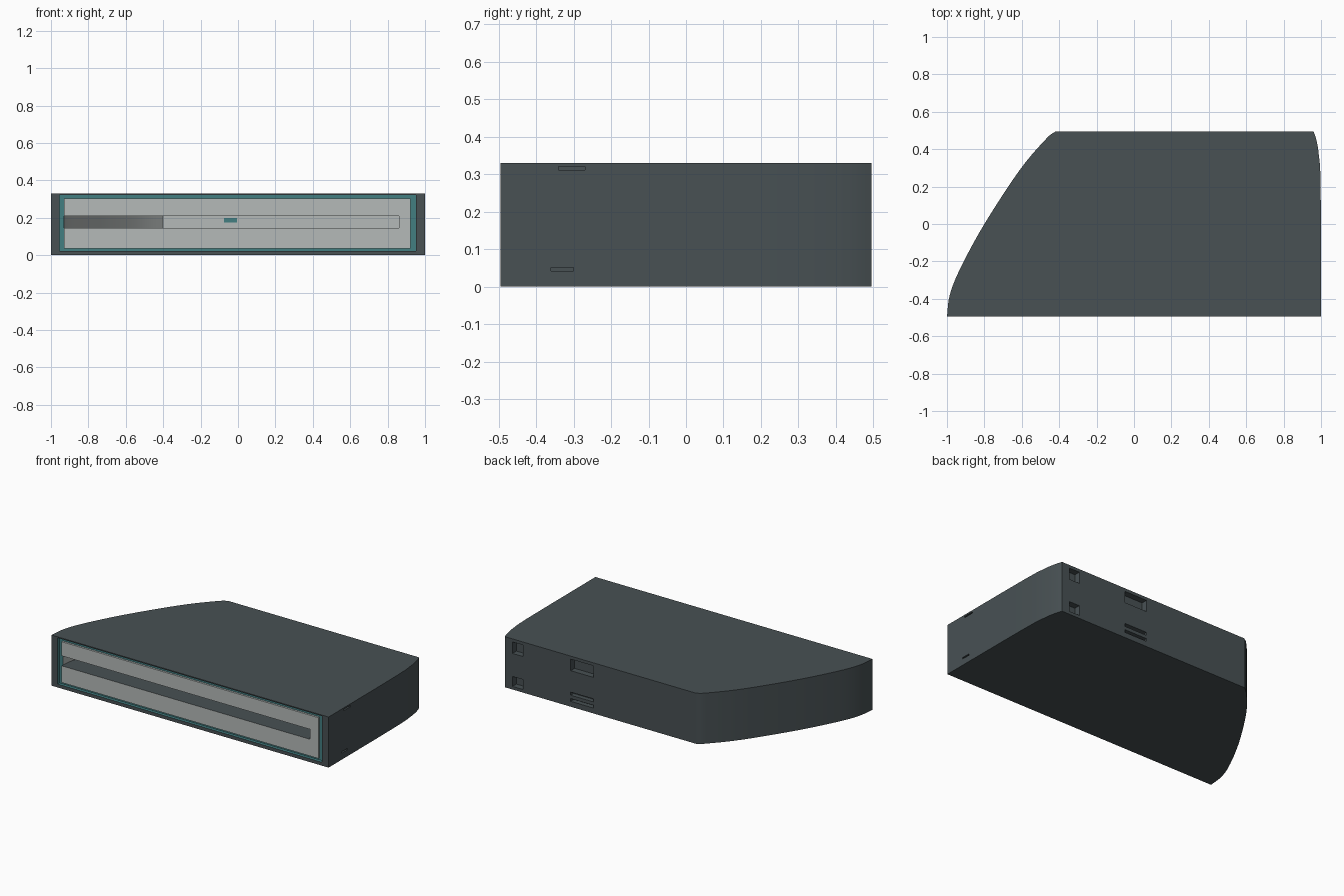
import bpy, bmesh
from mathutils import Vector

if "Cube" in bpy.data.objects:
    bpy.data.objects.remove(bpy.data.objects["Cube"])


def material(name, rgb):
    m = bpy.data.materials.new(name)
    m.diffuse_color = (*rgb, 1)
    m.use_nodes = True
    m.node_tree.nodes["Principled BSDF"].inputs["Base Color"].default_value = m.diffuse_color
    return m


DARK = material("dark slate", (0.065, 0.082, 0.088))
LIGHT = material("light grey", (0.46, 0.49, 0.48))
TEAL = material("teal", (0.055, 0.21, 0.22))


def smooth_path(pts, steps=5):
    """Catmull-Rom curve through a few outline points."""
    p = [Vector(q) for q in pts]
    p = [2 * p[0] - p[1]] + p + [2 * p[-1] - p[-2]]
    out = []
    for a, b, c, d in zip(p, p[1:], p[2:], p[3:]):
        for i in range(steps):
            t = i / steps
            out.append(0.5 * (2 * b + (c - a) * t + (2 * a - 5 * b + 4 * c - d) * t * t
                              + (3 * b - a - 3 * c + d) * t ** 3))
    return out + [p[-2]]


def prism(name, outline, z0, z1, mats):
    """Extrude a plan outline upwards; a second material goes on the walls."""
    bm = bmesh.new()
    face = bm.faces.new([bm.verts.new((x, y, z0)) for x, y in outline])
    top = bmesh.ops.extrude_face_region(bm, geom=[face])["geom"]
    bmesh.ops.translate(bm, vec=(0, 0, z1 - z0),
                        verts=[v for v in top if isinstance(v, bmesh.types.BMVert)])
    bmesh.ops.recalc_face_normals(bm, faces=bm.faces)
    for f in bm.faces:
        if abs(f.normal.z) < 0.5:
            f.material_index = len(mats) - 1
    me = bpy.data.meshes.new(name)
    bm.to_mesh(me)
    bm.free()
    for m in mats:
        me.materials.append(m)
    ob = bpy.data.objects.new(name, me)
    bpy.context.collection.objects.link(ob)
    return ob


def box(name, x0, x1, y0, y1, z0, z1, mat):
    return prism(name, [(x0, y0), (x1, y0), (x1, y1), (x0, y1)], z0, z1, [mat])


def cut(ob, cutter):
    mod = ob.modifiers.new("cut", "BOOLEAN")
    mod.operation = "DIFFERENCE"
    mod.solver = "EXACT"
    mod.material_mode = "TRANSFER"
    mod.object = cutter
    cutter.hide_render = True
    bpy.context.view_layer.objects.active = ob
    bpy.ops.object.modifier_apply(modifier=mod.name)


# Casing with the swept left side and slightly curved rear right corner
left = smooth_path([(-0.42, 0.495), (-0.47, 0.455), (-0.61, 0.29), (-0.8, 0.0),
                    (-0.93, -0.24), (-0.985, -0.38), (-1.0, -0.495)])
right = smooth_path([(1.0, -0.495), (0.998, 0.2), (0.988, 0.37), (0.975, 0.45), (0.96, 0.495)], 3)
casing = prism("casing", left + right, 0, 0.33, [DARK])

# Recess in the front, showing as a teal rim
recess = box("recess_cutter", -0.955, 0.952, -0.6, -0.475, 0.022, 0.323, TEAL)
cut(casing, recess)

# Pale front panel
panel = box("front_panel", -0.93, 0.922, -0.488, -0.474, 0.036, 0.302, LIGHT)

# Long deep slot following the swept side
inner = [(p.x + 0.068, p.y) for p in left if p.y < 0.46]
slot = prism("slot_cutter", [(0.86, -0.6), (0.86, 0.455), (-0.35, 0.455)] + inner
             + [(-0.93, -0.6)], 0.145, 0.21, [DARK, LIGHT])
cut(casing, slot)
cut(panel, slot)

# Rear sockets and slits, and side dents: x0, x1, y0, y1, z0, z1
cutters = [recess, slot]
for b in [(0.83, 0.905, 0.455, 0.6, 0.235, 0.31),
          (0.83, 0.905, 0.455, 0.6, 0.02, 0.085),
          (0.32, 0.485, 0.455, 0.6, 0.235, 0.31),
          (0.32, 0.485, 0.465, 0.6, 0.035, 0.053),
          (0.32, 0.485, 0.465, 0.6, 0.075, 0.095),
          (0.985, 1.1, -0.34, -0.27, 0.311, 0.32),
          (0.985, 1.1, -0.36, -0.30, 0.042, 0.051)]:
    c = box("socket_cutter", *b, DARK)
    cut(casing, c)
    cutters.append(c)
for c in cutters:
    bpy.data.objects.remove(c)

# Small teal mark at the back of the slot
box("slot_mark", -0.075, -0.005, 0.448, 0.456, 0.175, 0.2, TEAL)

for ob in bpy.context.collection.objects:
    ob.select_set(True)
bpy.context.view_layer.objects.active = casing
bpy.ops.object.shade_smooth_by_angle(angle=0.5)
